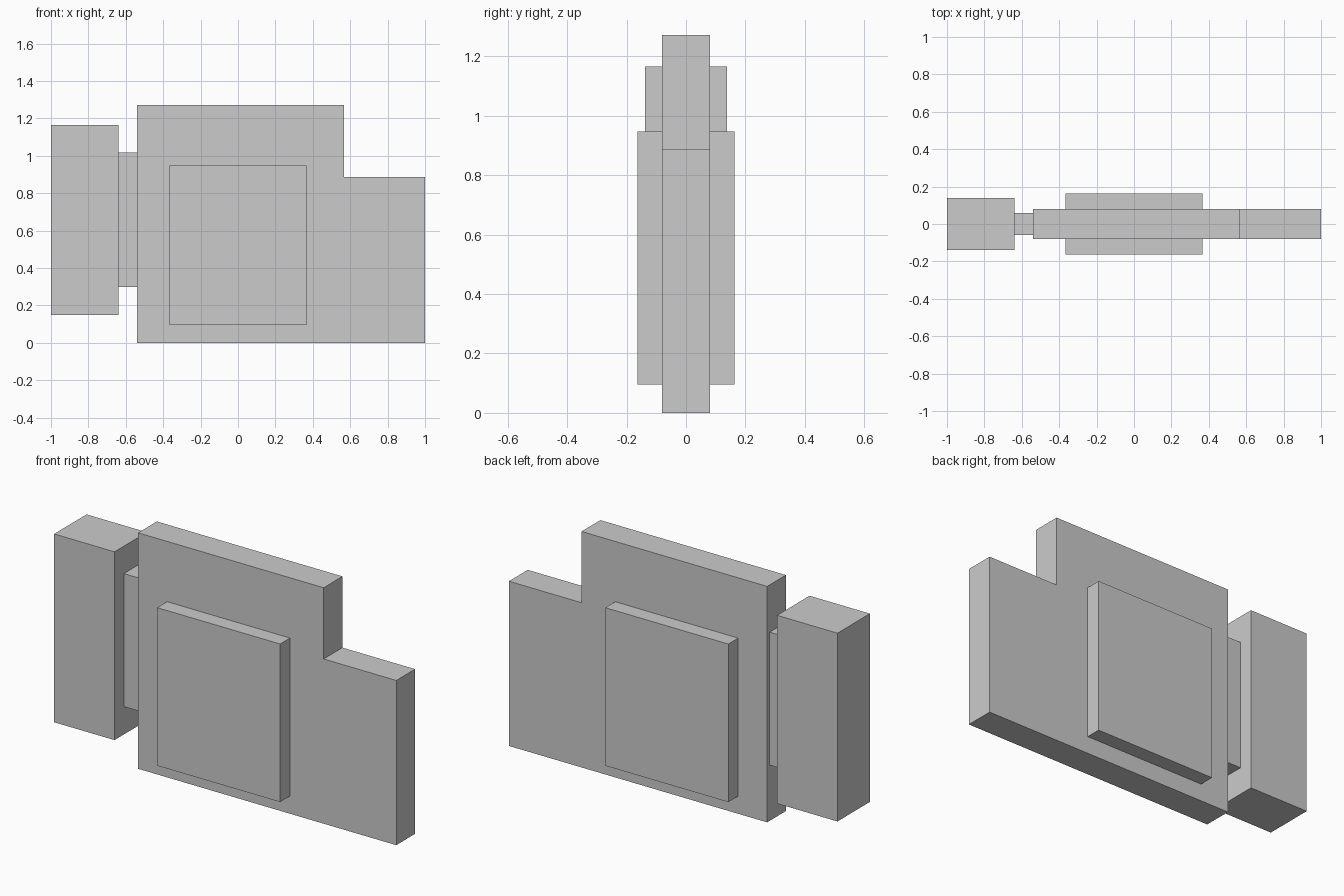
import bpy
import bmesh

if "Cube" in bpy.data.objects:
    bpy.data.objects.remove(bpy.data.objects["Cube"])


def slab(name, profile, half_depth):
    """Extrude an x/z outline symmetrically about y = 0."""
    bm = bmesh.new()
    face = bm.faces.new([bm.verts.new((x, -half_depth, z)) for x, z in profile])
    ext = bmesh.ops.extrude_face_region(bm, geom=[face], use_keep_orig=True)
    verts = [g for g in ext["geom"] if isinstance(g, bmesh.types.BMVert)]
    bmesh.ops.translate(bm, verts=verts, vec=(0, 2 * half_depth, 0))
    bmesh.ops.recalc_face_normals(bm, faces=bm.faces)
    mesh = bpy.data.meshes.new(name)
    bm.to_mesh(mesh)
    bm.free()
    obj = bpy.data.objects.new(name, mesh)
    bpy.context.collection.objects.link(obj)
    return obj


def box(name, x0, x1, z0, z1, half_depth):
    return slab(name, [(x0, z0), (x1, z0), (x1, z1), (x0, z1)], half_depth)


# Stepped main plate
slab("stepped_body", [(-0.54, 0), (1, 0), (1, 0.888), (0.567, 0.888),
                      (0.567, 1.272), (-0.54, 1.272)], 0.08)

# Thick panel raised on both faces of the plate
box("raised_panel", -0.367, 0.366, 0.095, 0.947, 0.164)

# End block and the thin neck joining it to the plate
box("neck", -0.64, -0.54, 0.30, 1.017, 0.058)
box("end_block", -1, -0.64, 0.15, 1.165, 0.138)
